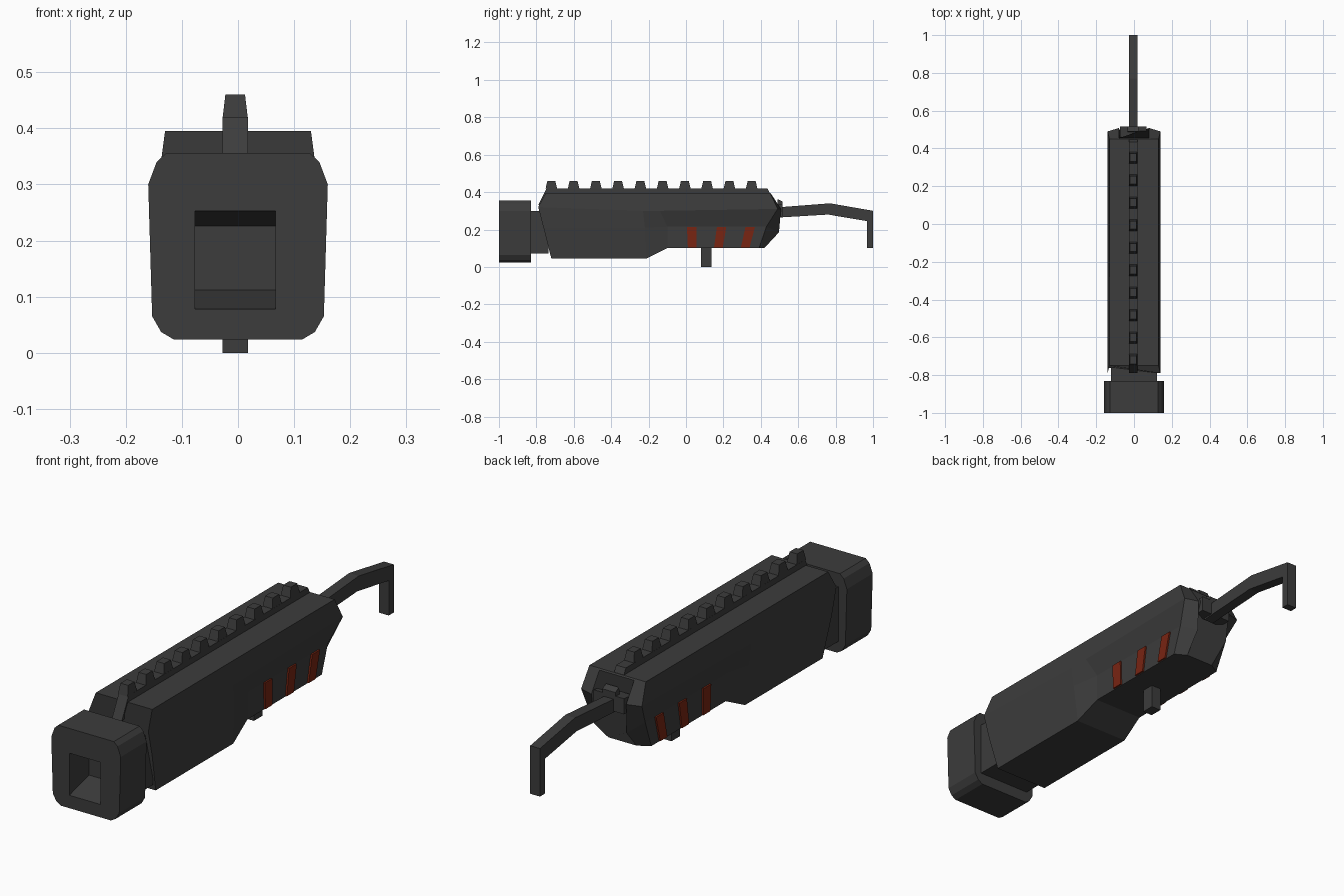
import bpy, bmesh

if "Cube" in bpy.data.objects:
    bpy.data.objects.remove(bpy.data.objects["Cube"])


def material(name, rgb):
    m = bpy.data.materials.new(name)
    m.diffuse_color = (*rgb, 1)
    m.use_nodes = True
    m.node_tree.nodes["Principled BSDF"].inputs["Base Color"].default_value = m.diffuse_color
    return m


DARK = material("dark grey", (0.045, 0.045, 0.045))
RED = material("dark red", (0.19, 0.018, 0.006))


def loft(name, rings, mat=DARK):
    """Join closed rings of equal length and cap both ends."""
    bm = bmesh.new()
    vr = [[bm.verts.new(p) for p in r] for r in rings]
    n = len(rings[0])
    for a, b in zip(vr, vr[1:]):
        for i in range(n):
            j = (i + 1) % n
            bm.faces.new((a[i], a[j], b[j], b[i]))
    bm.faces.new(vr[0])
    bm.faces.new(vr[-1])
    bmesh.ops.recalc_face_normals(bm, faces=bm.faces)
    me = bpy.data.meshes.new(name)
    bm.to_mesh(me)
    bm.free()
    me.materials.append(mat)
    ob = bpy.data.objects.new(name, me)
    bpy.context.collection.objects.link(ob)
    return ob


def prism(name, yz, x0, x1, mat=DARK):
    """Side profile extruded across x."""
    return loft(name, [[(x, y, z) for y, z in yz] for x in (x0, x1)], mat)


def box(name, x, y, z):
    return prism(name, [(y[0], z[0]), (y[1], z[0]), (y[1], z[1]), (y[0], z[1])], *x)


def mirrored(half):
    """Right half from top to bottom, closed with its left mirror."""
    return half + [(-x, y, z) for x, y, z in reversed(half)]


CX = -0.005           # centre line of rail, rod and peg
L, R = CX - 0.0225, CX + 0.0225

# Main body: top edge, shoulder, waist and bottom edge at each station
loft("body", [mirrored(h) for h in (
    [(.13, -.75, .395), (.14, -.79, .32), (.138, -.762, .21), (.125, -.72, .045)],
    [(.13, -.23, .395), (.14, -.23, .30), (.138, -.22, .21), (.125, -.21, .045)],
    [(.13, -.10, .395), (.14, -.14, .30), (.113, -.10, .215), (.113, -.10, .10)],
    [(.13, .45, .395), (.14, .49, .31), (.113, .43, .215), (.113, .39, .10)],
    [(.08, .455, .39), (.08, .508, .31), (.075, .497, .185), (.065, .418, .10)],
)])

# Muzzle block with tapered square bore
half = [(.128, .356), (.145, .34), (.16, .30), (.153, .065), (.137, .037), (.115, .024)]
muzzle = loft("muzzle", [mirrored([(x, y, z) for x, z in half]) for y in (-1, -.83)])
bore = loft("bore_cutter", [
    [(-.077, y, a), (.067, y, a), (.067, y, b), (-.077, y, b)]
    for y, a, b in ((-1.01, .075, .255), (-.87, .112, .226))])
bore.hide_render = True
mod = muzzle.modifiers.new("bore", 'BOOLEAN')
mod.operation = 'DIFFERENCE'
mod.solver = 'EXACT'
mod.object = bore
bpy.context.view_layer.objects.active = muzzle
bpy.ops.object.modifier_apply(modifier="bore")
bpy.data.objects.remove(bore)

# Neck joining muzzle to body
box("neck", (-.122, .122), (-.84, -.735), (.073, .30))

# Top rail and its teeth
prism("rail", [(-.79, .33), (-.745, .42), (.435, .42), (.455, .38), (.43, .35), (-.70, .35)], L, R)
for i in range(10):
    y = -.72 + i * .119
    loft("rail_tooth", [
        [(CX - w, y - d, z), (CX + w, y - d, z), (CX + w, y + d, z), (CX - w, y + d, z)]
        for w, d, z in ((.0225, .031, .418), (.0175, .021, .46))])

# Peg underneath
box("peg", (L, R), (.08, .135), (0, .12))

# Rear clamp plate and lug
prism("clamp_plate", [(.46, .33), (.515, .335), (.515, .27), (.46, .27)], CX - .07, CX + .07)
prism("clamp_lug", [(.485, .30), (.49, .362), (.515, .35), (.515, .30)], CX - .03, CX + .03)

# Bent rod with down-turned hook
prism("rod", [(.47, .317), (.51, .32), (.77, .34), (1.0, .30), (1.0, .10), (.967, .10),
              (.967, .245), (.76, .28), (.51, .265), (.47, .262)], L, R)

# Slanted red strips on both sides
for top, low in ((.005, .010), (.165, .150), (.318, .293)):
    yz = [(top, .213), (top + .05, .213), (low + .047, .103), (low, .103)]
    for s in (-1, 1):
        prism("side_strip", yz, s * .112, s * .12, RED)
